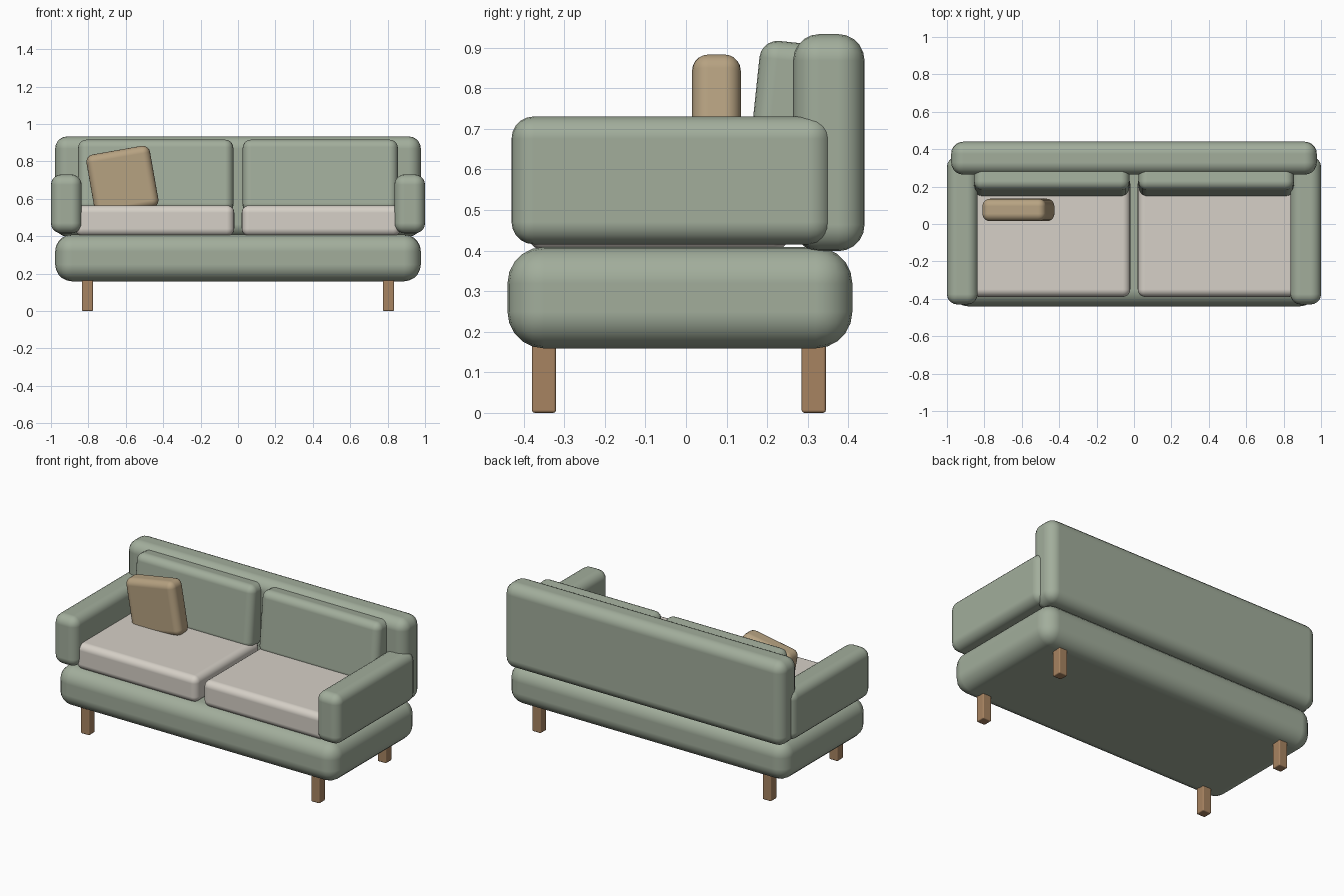
import bpy
from math import radians

cube = bpy.data.objects.get("Cube")
if cube:
    bpy.data.objects.remove(cube, do_unlink=True)


def material(name, rgb):
    mat = bpy.data.materials.new(name)
    mat.use_nodes = True
    color = (*rgb, 1)
    mat.diffuse_color = color
    bsdf = mat.node_tree.nodes["Principled BSDF"]
    bsdf.inputs["Base Color"].default_value = color
    bsdf.inputs["Roughness"].default_value = 0.9
    return mat


sage = material("sage_fabric", (0.36, 0.42, 0.33))
linen = material("linen_fabric", (0.67, 0.63, 0.57))
tan = material("tan_fabric", (0.47, 0.36, 0.22))
wood = material("oak_wood", (0.39, 0.23, 0.12))


def soft_box(name, center, size, radius, mat, rotation=(0, 0, 0), segments=5):
    """Rounded box with flat panels and smoothly shaded edges."""
    bpy.ops.mesh.primitive_cube_add(size=1, location=center)
    obj = bpy.context.object
    obj.name = name
    obj.scale = size
    bpy.ops.object.transform_apply(location=False, rotation=False, scale=True)
    obj.rotation_euler = [radians(a) for a in rotation]
    bpy.ops.object.shade_smooth()
    bevel = obj.modifiers.new("rounded_edges", "BEVEL")
    bevel.width = radius
    bevel.segments = segments
    bevel.harden_normals = True
    obj.data.materials.append(mat)
    return obj


# Frame
soft_box("base", (0, -0.015, 0.284), (1.955, 0.85, 0.25), 0.09, sage)
soft_box("backrest", (0, 0.352, 0.666), (1.955, 0.176, 0.535), 0.065, sage)

# Parts repeated on both sides
for side, sign in (("left", 1), ("right", -1)):
    soft_box(f"{side}_arm", (sign * 0.918, -0.035, 0.573),
             (0.164, 0.79, 0.315), 0.055, sage)
    soft_box(f"{side}_seat_cushion", (sign * 0.445, -0.067, 0.483),
             (0.85, 0.645, 0.165), 0.04, linen)
    soft_box(f"{side}_back_cushion", (sign * 0.44, 0.235, 0.72),
             (0.83, 0.14, 0.39), 0.045, sage, rotation=(-6, 0, 0))
    for end, y in (("front", -0.35), ("back", 0.315)):
        soft_box(f"{side}_{end}_leg", (sign * 0.805, y, 0.085),
                 (0.06, 0.06, 0.17), 0.007, wood, segments=2)

# Loose pillow leaning on the right seat
soft_box("throw_pillow", (-0.618, 0.075, 0.695), (0.345, 0.12, 0.335), 0.04,
         tan, rotation=(0, -10, 0))
